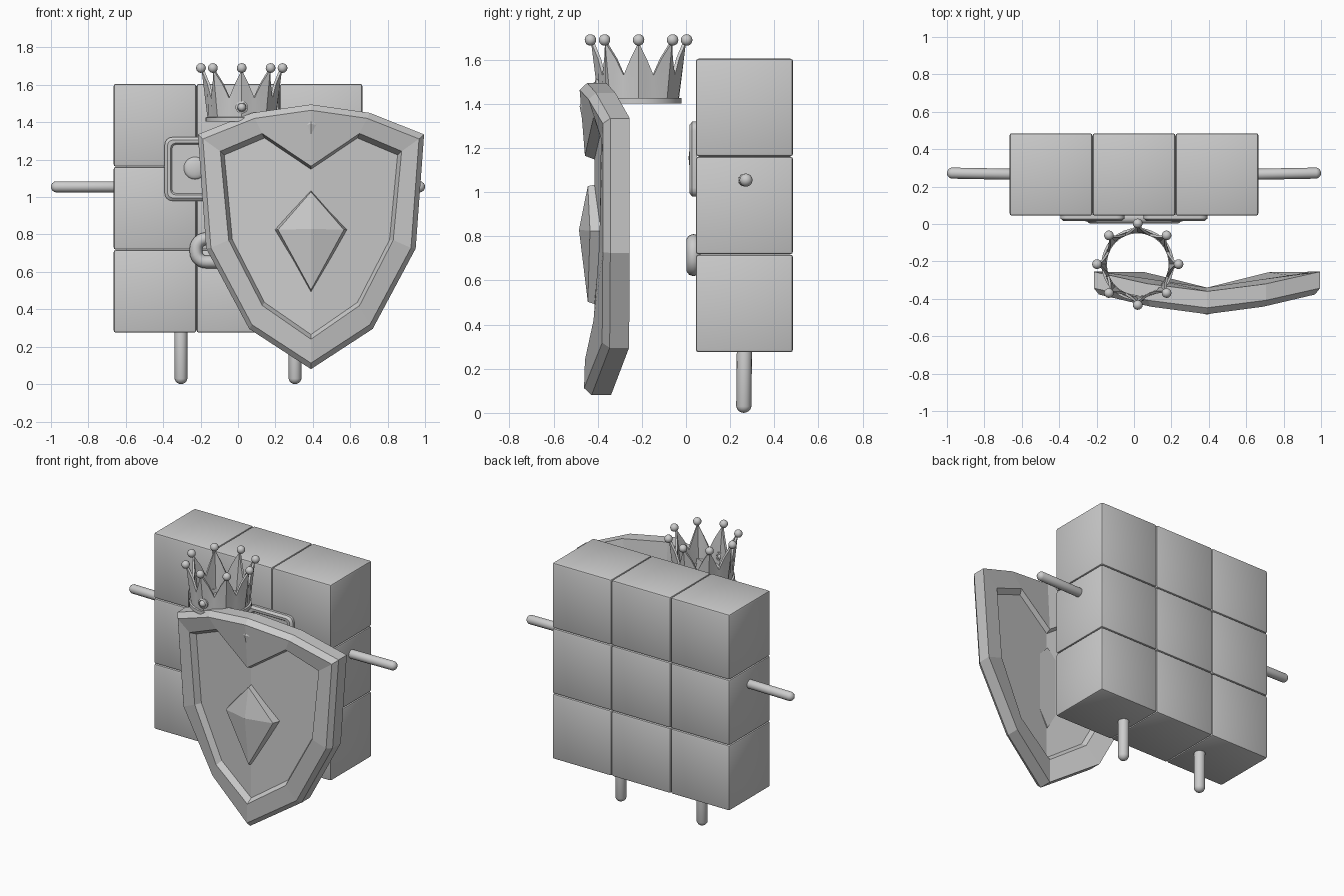
import bpy, bmesh, math
from mathutils import Vector, Matrix

if "Cube" in bpy.data.objects:
    bpy.data.objects.remove(bpy.data.objects["Cube"])

grey = bpy.data.materials.new("plain_grey")
grey.diffuse_color = (0.6, 0.6, 0.6, 1)
grey.use_nodes = True
grey.node_tree.nodes["Principled BSDF"].inputs["Base Color"].default_value = grey.diffuse_color


def finish(name, bm, smooth=None):
    bmesh.ops.recalc_face_normals(bm, faces=bm.faces)
    me = bpy.data.meshes.new(name)
    bm.to_mesh(me)
    bm.free()
    me.materials.append(grey)
    ob = bpy.data.objects.new(name, me)
    bpy.context.collection.objects.link(ob)
    if smooth:
        bpy.ops.object.select_all(action='DESELECT')
        ob.select_set(True)
        bpy.context.view_layer.objects.active = ob
        bpy.ops.object.shade_smooth_by_angle(angle=math.radians(smooth))
    return ob


def box(name, center, size, bevel, segs=2):
    bm = bmesh.new()
    bmesh.ops.create_cube(bm, size=1)
    bmesh.ops.transform(bm, matrix=Matrix.Translation(center) @ Matrix.Diagonal((*size, 1)), verts=bm.verts)
    bmesh.ops.bevel(bm, geom=bm.edges[:], offset=bevel, segments=segs, affect='EDGES', profile=0.5)
    return finish(name, bm, 35)


def ball(name, center, r, scale=(1, 1, 1)):
    bm = bmesh.new()
    bmesh.ops.create_uvsphere(bm, u_segments=16, v_segments=10, radius=r)
    bmesh.ops.transform(bm, matrix=Matrix.Translation(center) @ Matrix.Diagonal((*scale, 1)), verts=bm.verts)
    return finish(name, bm, 60)


def capsule(name, p0, p1, r):
    p0, p1 = Vector(p0), Vector(p1)
    d = p1 - p0
    bm = bmesh.new()
    bmesh.ops.create_uvsphere(bm, u_segments=16, v_segments=9, radius=r)
    for v in bm.verts:
        if v.co.z > 0:
            v.co.z += d.length
    rot = d.to_track_quat('Z', 'Y').to_matrix().to_4x4()
    bmesh.ops.transform(bm, matrix=Matrix.Translation(p0) @ rot, verts=bm.verts)
    return finish(name, bm, 60)


def loft(bm, loops, closed=False):
    """Join equal-length rings of points with quads; returns vertex rings."""
    rings = [[bm.verts.new(p) for p in lp] for lp in loops]
    pairs = list(zip(rings, rings[1:])) + ([(rings[-1], rings[0])] if closed else [])
    for a, b in pairs:
        n = len(a)
        for i in range(n):
            bm.faces.new((a[i], a[(i + 1) % n], b[(i + 1) % n], b[i]))
    return rings


# body: three by three grid of bevelled blocks
for i in range(3):
    for k in range(3):
        box("body_block", ((i - 1) * 0.444, 0.265, 0.94 + (k - 1) * 0.444), (0.442, 0.44, 0.442), 0.012)

# arms and legs
for s in (-1, 1):
    capsule("arm", (s * 0.6, 0.265, 1.055), (s * 0.97, 0.272, 1.055), 0.03)
    capsule("leg", (s * 0.305, 0.265, 0.32), (s * 0.305, 0.262, 0.035), 0.035)

# eyes: rounded square plate with a raised frame and a pupil
def rounded(cx, cz, hw, hh, r, y, steps=4):
    pts = []
    for q, (sx, sz) in enumerate(((1, 1), (-1, 1), (-1, -1), (1, -1))):
        for j in range(steps + 1):
            a = math.pi / 2 * (q + j / steps)
            pts.append((cx + sx * (hw - r) + r * math.cos(a), y, cz + sz * (hh - r) + r * math.sin(a)))
    return pts


for s in (-1, 1):
    bm = bmesh.new()
    c = (s * 0.222, 1.15)
    rings = loft(bm, [rounded(*c, 0.17, 0.17, 0.04, 0.05), rounded(*c, 0.17, 0.17, 0.04, 0.028),
                      rounded(*c, 0.155, 0.155, 0.03, 0.016), rounded(*c, 0.138, 0.138, 0.025, 0.018),
                      rounded(*c, 0.13, 0.13, 0.02, 0.03)])
    bm.faces.new(rings[-1])
    finish("eye", bm, 35)
    ball("pupil", (s * 0.23, 0.03, 1.155), 0.06, (1, 0.3, 1))

# mouth: fat oval ring
bm = bmesh.new()
loops = []
for j in range(10):
    a = math.tau * j / 10
    o = 0.034 * math.cos(a)
    loops.append(rounded(0, 0.715, 0.225 + o, 0.062 + o, 0.055 + o, 0.034 + 0.034 * math.sin(a), 6))
loft(bm, loops, closed=True)
finish("mouth", bm, 60)

# crown: flared zigzag wall with a base band, tip balls and a front jewel
CX, CY = 0.02, -0.215


def around(r, z, a):
    return (CX + r * math.cos(a), CY + r * math.sin(a), z)


N = 32
base_o, top_o, base_i, top_i = [], [], [], []
for i in range(N):
    a = math.tau * i / N
    t = abs((i % 4) - 2) / 2          # 1 at each tip, 0 at each valley
    z, r = 1.53 + 0.15 * t, 0.178 + 0.037 * t * t
    base_o.append(around(0.182, 1.415, a))
    top_o.append(around(r, z, a))
    top_i.append(around(r - 0.014, z, a))
    base_i.append(around(0.168, 1.415, a))
bm = bmesh.new()
loft(bm, [base_o, top_o, top_i, base_i], closed=True)
finish("crown_wall", bm, 30)
bm = bmesh.new()
loft(bm, [[around(r, z, math.tau * i / N) for i in range(N)]
          for r, z in ((0.194, 1.403), (0.194, 1.426), (0.165, 1.43), (0.165, 1.403))], closed=True)
finish("crown_band", bm, 35)
for i in range(8):
    ball("crown_ball", around(0.218, 1.69, math.tau * i / 8), 0.026)
ball("crown_jewel", (CX, CY - 0.19, 1.48), 0.022)
bm = bmesh.new()
loft(bm, [[(CX + r * math.cos(math.tau * i / 16), y, 1.48 + r * math.sin(math.tau * i / 16))
           for i in range(16)] for r, y in ((0.034, -0.385), (0.034, -0.408), (0.024, -0.412), (0.022, -0.385))],
     closed=True)
finish("jewel_setting", bm, 35)

# shield: half outlines as (distance from centre line, height, back depth)
SX = 0.39
outer = [(0, 1.495, -0.36), (0.315, 1.45, -0.32), (0.605, 1.335, -0.255),
         (0.56, 0.725, -0.255), (0.33, 0.295, -0.258), (0, 0.08, -0.34)]
recess = [(d, z, -0.34 + 0.15 * d) for d, z in
          ((0, 1.165), (0.26, 1.34), (0.485, 1.245), (0.44, 0.77), (0.26, 0.42), (0, 0.24))]


def ring(half, dy, k=1.0):
    """Full mirrored loop, scaled by k about the shield middle and shifted by dy."""
    pts = [(d * k, 0.8 + (z - 0.8) * k, y + dy) for d, z, y in half]
    full = pts + [(-d, z, y) for d, z, y in pts[-2:0:-1]]
    return [(SX + d, y, z) for d, z, y in full]


bm = bmesh.new()
rings = loft(bm, [ring(recess, -0.03, 0.95), ring(recess, 0.0), ring(outer, 0), ring(outer, -0.088),
                  ring(outer, -0.122, 0.955), ring(recess, -0.118), ring(recess, -0.075, 0.955)])
for r in (rings[0], rings[-1]):        # panels folded along the centre line
    bm.faces.new(r[:6])
    bm.faces.new(r[5:] + r[:1])
finish("shield", bm)


# gems on the shield: kite outline, short wall, pyramid front
def kite(name, half_w, top, mid, bottom, y_back, y_mid, y_side, apex_y, apex_z):
    bm = bmesh.new()
    xz = ((0, top), (half_w, mid), (0, bottom), (-half_w, mid))
    back = [(SX + x, y_back, z) for x, z in xz]
    front = [(SX + x * 0.88, y_side if x else y_mid, apex_z + (z - apex_z) * 0.92) for x, z in xz]
    rings = loft(bm, [back, front])
    bm.faces.new(rings[0])
    tip = bm.verts.new((SX, apex_y, apex_z))
    for i in range(4):
        bm.faces.new((rings[1][i], rings[1][(i + 1) % 4], tip))
    finish(name, bm)


kite("large_gem", 0.20, 1.045, 0.825, 0.475, -0.36, -0.445, -0.435, -0.485, 0.83)
kite("small_gem", 0.075, 1.455, 1.385, 1.28, -0.42, -0.463, -0.455, -0.482, 1.39)
